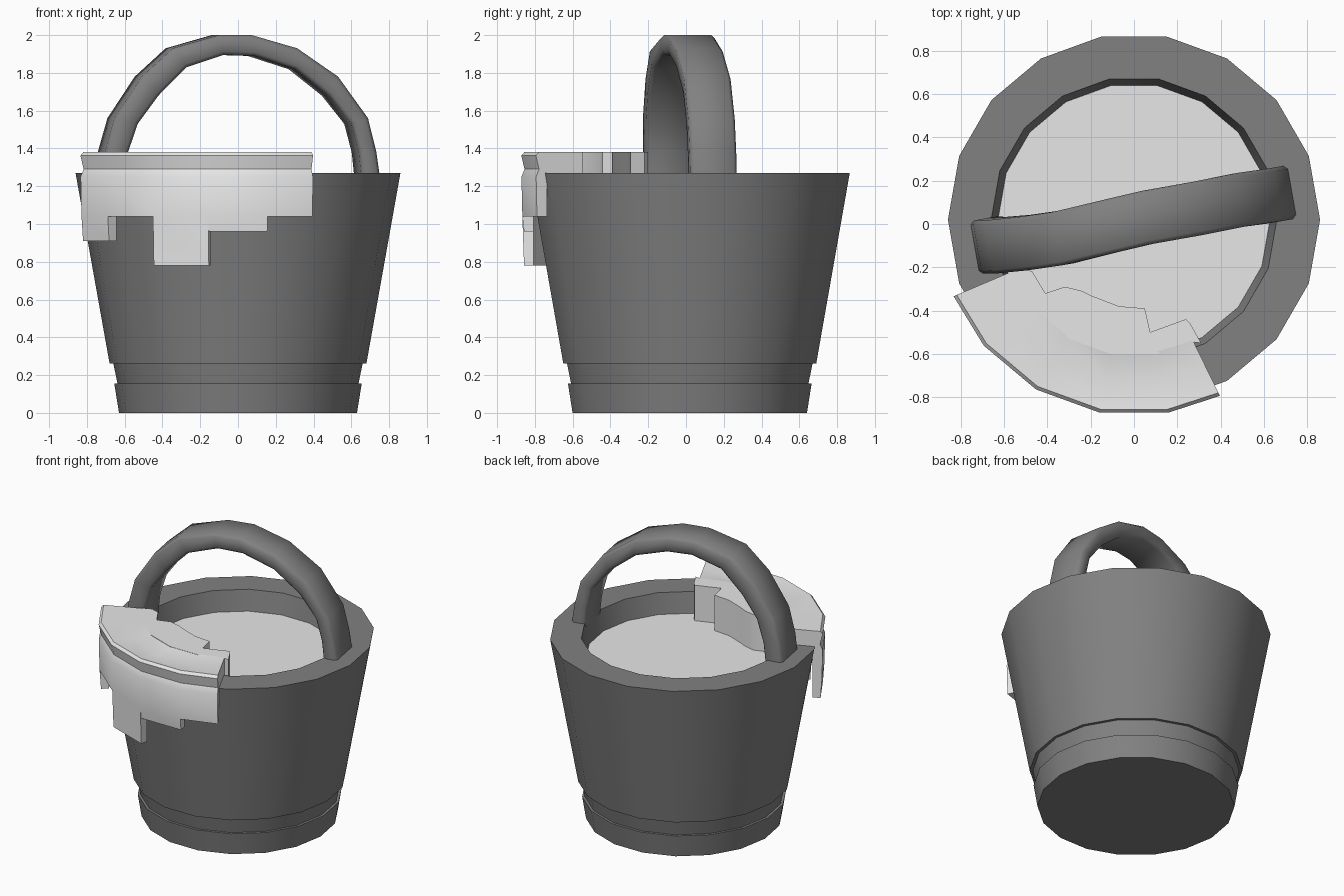
import bpy, bmesh, math

if "Cube" in bpy.data.objects:
    bpy.data.objects.remove(bpy.data.objects["Cube"])

CY = 0.02   # bucket axis offset in y


def material(name, v):
    m = bpy.data.materials.new(name)
    m.diffuse_color = (v, v, v, 1)
    m.use_nodes = True
    m.node_tree.nodes["Principled BSDF"].inputs["Base Color"].default_value = m.diffuse_color
    return m


DARK = material("dark_grey", 0.22)
LIGHT = material("snow_white", 0.8)


def finish(bm, name, mat, angle=35):
    bmesh.ops.recalc_face_normals(bm, faces=bm.faces)
    me = bpy.data.meshes.new(name)
    bm.to_mesh(me)
    bm.free()
    me.materials.append(mat)
    ob = bpy.data.objects.new(name, me)
    bpy.context.collection.objects.link(ob)
    bpy.ops.object.select_all(action='DESELECT')
    ob.select_set(True)
    bpy.context.view_layer.objects.active = ob
    bpy.ops.object.shade_smooth_by_angle(angle=math.radians(angle))
    return ob


def polar(r, deg, z):
    a = math.radians(deg)
    return (r * math.cos(a), CY + r * math.sin(a), z)


def bridge(bm, a, b, closed):
    n = len(a)
    return [bm.faces.new((a[i], a[(i + 1) % n], b[(i + 1) % n], b[i]))
            for i in range(n if closed else n - 1)]


# Bucket: 18-sided stepped shell, open at the top
bm = bmesh.new()
profile = [(0.63, 0), (0.655, 0.155), (0.638, 0.155), (0.66, 0.262), (0.68, 0.262),
           (0.86, 1.27), (0.66, 1.27), (0.622, 1.10)]
rings = [[bm.verts.new(polar(r, 20 * i, z)) for i in range(18)] for r, z in profile]
for a, b in zip(rings, rings[1:]):
    bridge(bm, a, b, True)
bm.faces.new(rings[0])
bm.faces.new(rings[-1])
finish(bm, "bucket", DARK)

# Flat snow filling
bm = bmesh.new()
bm.faces.new([bm.verts.new(polar(0.632, 20 * i, 1.13)) for i in range(18)])
finish(bm, "snow_filling", LIGHT)

# Handle: flat strap arch turned 10 degrees
outer = [(-0.75, 1.24), (-0.735, 1.38), (-0.685, 1.56), (-0.54, 1.78), (-0.375, 1.93), (-0.125, 2.0),
         (0.055, 2.0), (0.30, 1.93), (0.52, 1.78), (0.68, 1.56), (0.725, 1.38), (0.745, 1.24)]
inner = [(-0.625, 1.24), (-0.61, 1.38), (-0.56, 1.53), (-0.45, 1.68), (-0.30, 1.83), (-0.10, 1.895),
         (0.07, 1.89), (0.29, 1.82), (0.47, 1.68), (0.59, 1.53), (0.63, 1.38), (0.645, 1.24)]
sway = [0, 0, -0.01, -0.02, -0.025, -0.01, 0, 0, 0.005, 0, 0, 0]
c, s = math.cos(math.radians(10)), math.sin(math.radians(10))


def turned(p, y):
    return (p[0] * c - y * s, CY + p[0] * s + y * c, p[1])


bm = bmesh.new()
loops = []
for o, i, w in zip(outer, inner, sway):
    loops.append([bm.verts.new(turned(p, y + w))
                  for p, y in ((o, -0.125), (o, 0.125), (i, 0.125), (i, -0.125))])
for a, b in zip(loops, loops[1:]):
    bridge(bm, a, b, True)
bm.faces.new(loops[0])
bm.faces.new(loops[-1])
bmesh.ops.recalc_face_normals(bm, faces=bm.faces)
long_edges = [e for e in bm.edges if len(e.link_faces) == 2 and
              any((e.verts[0] in a and e.verts[1] in b) for a, b in
                  list(zip(loops, loops[1:])) + list(zip(loops[1:], loops)))]
bmesh.ops.bevel(bm, geom=long_edges, offset=0.018, segments=1, affect='EDGES')
finish(bm, "handle", DARK, 50)

# Snow cap over the rim: swept section with a lip, a dent and hanging drips
angles = [203, 220, 240, 260, 280, 296]
section = [(0.62, 1.38), (0.75, 1.38), (0.89, 1.38), (0.906, 1.362), (0.888, 1.29),
           (0.905, 1.25), (0.9, 1.04), (0.84, 1.04), (0.84, 1.2), (0.62, 1.13)]
bm = bmesh.new()
cols = []
for a in angles:
    dent = 0.035 if a in (260,) else 0.02 if a == 280 else 0
    cols.append([bm.verts.new(polar(r, a, z - (dent if k == 1 else 0)))
                 for k, (r, z) in enumerate(section)])
undersides = []
for a, b in zip(cols, cols[1:]):
    undersides.append(bridge(bm, a, b, True)[6])
bm.faces.new(cols[0])
bm.faces.new(cols[-1])
for face, bottom in zip(undersides, (0.91, None, 0.78, 0.96, None)):
    if bottom is None:
        continue
    drip = bmesh.ops.extrude_discrete_faces(bm, faces=[face])["faces"][0]
    for v in drip.verts:
        v.co.z = bottom
    # connect the drip to the cap without sharing edges with its neighbour
    for v in drip.verts:
        r = math.hypot(v.co.x, v.co.y - CY)
        if r > 0.87:
            k = 0.99
            v.co.x *= k
            v.co.y = CY + (v.co.y - CY) * k
finish(bm, "snow_cap", LIGHT)

# Ragged inner part of the snow, standing on the filling
edge = [(0.31, -0.55), (0.26, -0.46), (0.24, -0.44), (0.075, -0.5), (0.05, -0.39), (-0.07, -0.38),
        (-0.2, -0.33), (-0.24, -0.31), (-0.32, -0.29), (-0.41, -0.32), (-0.47, -0.22),
        (-0.53, -0.20), (-0.60, -0.23)]
outline = edge + [polar(0.63, a, 0)[:2] for a in angles]
bm = bmesh.new()
top = [bm.verts.new((x, y, 1.38)) for x, y in outline]
low = [bm.verts.new((x, y, 1.125)) for x, y in outline]
bridge(bm, top, low, True)
bm.faces.new(top)
bm.faces.new(low)
finish(bm, "snow_ragged_edge", LIGHT)
